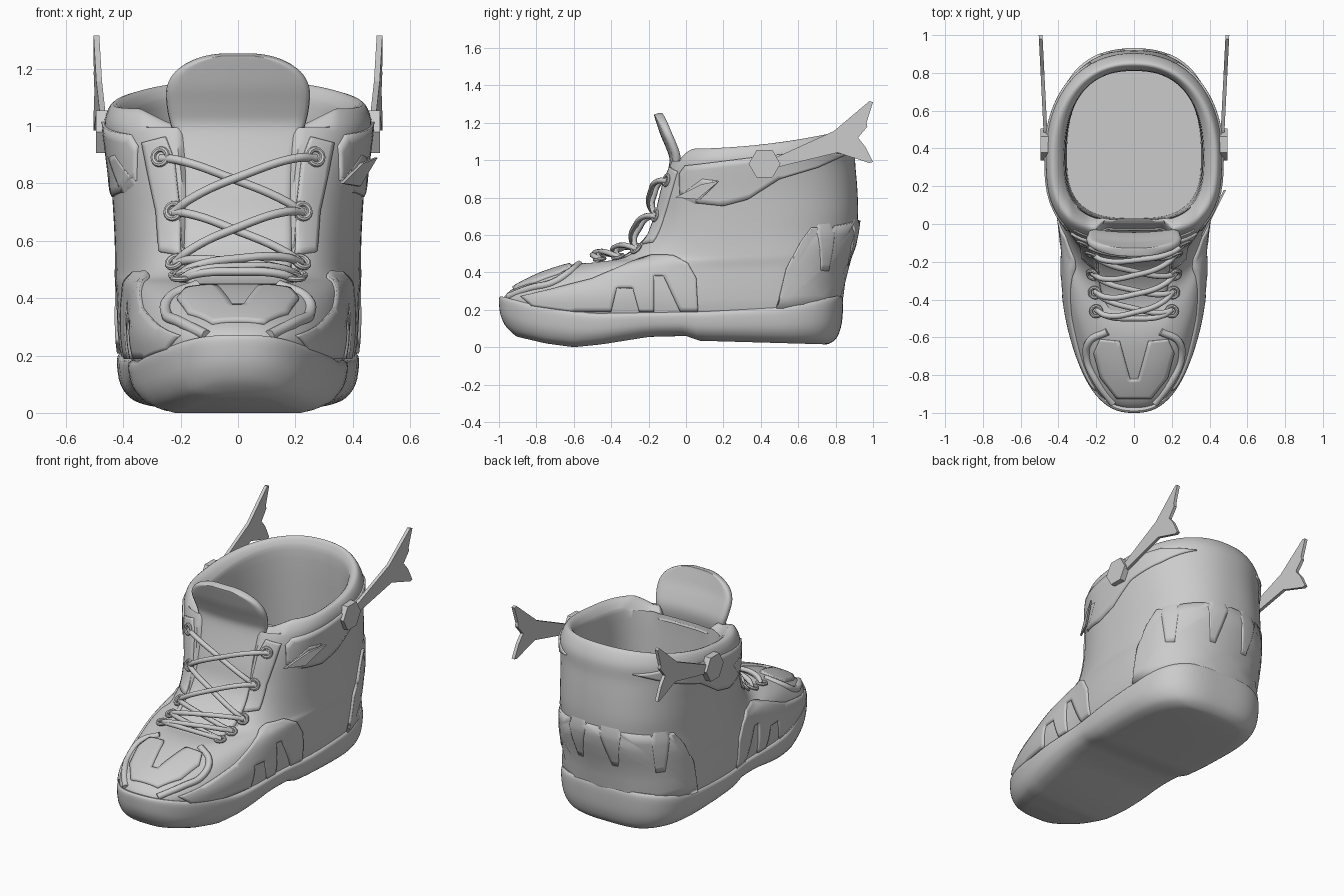
import bpy, bmesh
from math import sin, cos, pi, exp, radians
from mathutils import Vector
from mathutils.bvhtree import BVHTree

if "Cube" in bpy.data.objects:
    bpy.data.objects.remove(bpy.data.objects["Cube"])

N, MID = 120, 0.35


def make(name, verts, faces, angle=40):
    me = bpy.data.meshes.new(name)
    me.from_pydata([tuple(v) for v in verts], [], faces)
    bm = bmesh.new()
    bm.from_mesh(me)
    bmesh.ops.recalc_face_normals(bm, faces=bm.faces)
    bm.to_mesh(me)
    bm.free()
    ob = bpy.data.objects.new(name, me)
    bpy.context.collection.objects.link(ob)
    return smooth(ob, angle)


def smooth(ob, angle=40):
    bpy.ops.object.select_all(action='DESELECT')
    ob.select_set(True)
    bpy.context.view_layer.objects.active = ob
    bpy.ops.object.shade_smooth_by_angle(angle=radians(angle))
    return ob


def mirror(ob):
    ob.modifiers.new("mirror", 'MIRROR').use_mirror_merge = False
    return ob


def spline(rows, steps):
    # Catmull-Rom interpolation of tuples
    out = []
    for i in range(len(rows) - 1):
        a, b, c, d = (rows[max(0, min(len(rows) - 1, i + k))] for k in (-1, 0, 1, 2))
        for j in range(steps):
            t = j / steps
            out.append([0.5 * (2*q + (r-p)*t + (2*p-5*q+4*r-s)*t*t + (3*q-p-3*r+s)*t**3)
                        for p, q, r, s in zip(a, b, c, d)])
    return out + [list(rows[-1])]


def outline(yf, yb, w, nf, nb):
    # egg-shaped outline with a slight waist, front point first
    pts = []
    for i in range(N):
        t = 2 * pi * i / N
        c, s = cos(t), sin(t)
        n = nf if c > 0 else nb
        y = MID - (MID - yf if c > 0 else MID - yb) * abs(c) ** (2 / n)
        x = w * (1 if s > 0 else -1) * abs(s) ** (2 / n)
        pts.append((x * (1 - .06 * exp(-((y + .1) / .22) ** 2)), y))
    return pts


def loft_faces(count):
    f = [(r*N+i, r*N+(i+1) % N, (r+1)*N+(i+1) % N, (r+1)*N+i) for r in range(count-1) for i in range(N)]
    for base in (0, (count - 1) * N):
        f.append((base, base + 1, base + N - 1))
        f += [(base+i, base+i+1, base+N-i-1, base+N-i) for i in range(1, N//2 - 1)]
        f.append((base + N//2 - 1, base + N//2, base + N//2 + 1))
    return f


def lerp_table(tab, y):
    for (a, p), (b, q) in zip(tab, tab[1:]):
        if y <= b:
            return p + (q - p) * max(0, (y - a) / (b - a))
    return tab[-1][1]


# upper: front y,z / back y,z / half width / front, back roundness / throat recess
rings = [(-.96, .12, .80, .12, .39, 2.45, 3, 0), (-.98, .22, .815, .22, .413, 2.45, 3, 0),
         (-.96, .285, .83, .29, .42, 2.45, 2.9, 0), (-.86, .35, .84, .36, .423, 2.4, 2.8, 0),
         (-.72, .41, .86, .44, .425, 2.4, 2.7, 0), (-.56, .45, .88, .50, .43, 2.4, 2.6, 0),
         (-.38, .48, .90, .56, .43, 2.5, 2.5, .05), (-.26, .56, .915, .64, .43, 2.7, 2.4, .06),
         (-.19, .68, .92, .74, .435, 2.9, 2.4, .06), (-.15, .82, .915, .86, .445, 3.1, 2.3, .06),
         (-.11, .94, .905, .98, .46, 3.3, 2.2, .07), (-.08, 1.01, .90, 1.08, .465, 3.3, 2.2, .08),
         (-.04, 1.06, .86, 1.155, .435, 3.3, 2.2, .07), (.0, 1.03, .83, 1.14, .385, 3.2, 2.3, .04),
         (.02, .95, .81, 1.03, .365, 3.2, 2.4, 0), (.03, .53, .82, .53, .355, 3, 2.5, 0)]
verts = []
rows = spline(rings, 4)
for yf, zf, yb, zb, w, nf, nb, rec in rows:
    for x, y in outline(yf, yb, w, nf, nb):
        s = max(0, (y - yf) / (yb - yf))
        k = max(0, min(1, (.2 - abs(x)) / .04)) if y < MID else 0
        dip = .05 * max(0, min(1, (.34 - abs(x)) / .1)) if y < MID and zf > 1 else 0
        verts.append((x, y + .7*rec*k, zf + (zb - zf)*s*s - .6*rec*k - dip))
body = make("boot_upper", verts, loft_faces(len(rows)))
bm = bmesh.new()
bm.from_mesh(body.data)
tree = BVHTree.FromBMesh(bm)
bm.free()


def side(u, v): return Vector((2, u, v)), Vector((-1, 0, 0))
def front(u, v): return Vector((u, -2, v)), Vector((0, 1, 0))
def top(u, v): return Vector((u, v, 2)), Vector((0, 0, -1))
def around(u, v):
    d = Vector((sin(radians(u)), cos(radians(u)), 0))
    return Vector((0, .35, v)) + d * 2, -d


def panel(name, pts, proj, thick=.03):
    # flat outline draped on the upper, then thickened
    bm = bmesh.new()
    bm.faces.new([bm.verts.new((u, v, 0)) for u, v in pts])
    bmesh.ops.triangulate(bm, faces=bm.faces[:])
    bmesh.ops.subdivide_edges(bm, edges=bm.edges[:], cuts=6, use_grid_fill=True)
    for v in bm.verts[:]:
        hit = tree.ray_cast(*proj(v.co.x, v.co.y))
        if hit[0] is None:
            bm.verts.remove(v)
        else:
            v.co = hit[0]
    vs = [v.co.copy() for v in bm.verts]
    bm.verts.index_update()
    fs = [[v.index for v in f.verts] for f in bm.faces]
    bm.free()
    ob = make(name, vs, fs)
    m = ob.modifiers.new("thickness", 'SOLIDIFY')
    m.thickness, m.offset = thick, 0
    return ob


def tube(name, pts, r):
    cu = bpy.data.curves.new(name, 'CURVE')
    cu.dimensions, cu.bevel_depth, cu.bevel_resolution, cu.resolution_u = '3D', r, 2, 8
    sp = cu.splines.new('BEZIER')
    sp.bezier_points.add(len(pts) - 1)
    for b, p in zip(sp.bezier_points, pts):
        b.co = p
        b.handle_left_type = b.handle_right_type = 'AUTO'
    cu.use_fill_caps = True
    ob = bpy.data.objects.new(name, cu)
    bpy.context.collection.objects.link(ob)
    return ob


def plate(name, pts, xf, thick):
    # thin flat-sided piece drawn in side view
    n = len(pts)
    vs = [(xf(y) + d, y, z) for d in (0, thick) for y, z in pts]
    fs = [tuple(range(n)), tuple(range(n, 2*n))] + [(i, (i+1) % n, n+(i+1) % n, n+i) for i in range(n)]
    return make(name, vs, fs, 10)


# sole: arched underside with a heel step, toe bumper rising in front
low = [(-1, .11), (-.9, .055), (-.75, .02), (-.6, .0), (-.45, .015), (-.2, .055), (.01, .06), (.05, .035), (.75, .015), (.85, .03)]
high = [(-1, .275), (-.85, .235), (-.5, .18), (.1, .19), (.5, .215), (.84, .28)]
levels = [(.0, .13), (.04, .09), (.15, .045), (.4, .012), (.75, .0), (.93, .002), (1, .015)]
rows = spline(levels, 3)
verts = []
for f, inset in rows:
    for x, y in outline(-1 + inset*.7, .84 - inset*.6, .422 - inset, 2.45, 3.2):
        a, b = lerp_table(low, y), lerp_table(high, y)
        verts.append((x, y, a + (b - a) * f))
make("sole", verts, loft_faces(len(rows)))

# tongue
trows = spline([(-.15, 1.25, .05), (-.147, 1.238, .13), (-.135, 1.2, .21), (-.115, 1.14, .25), (-.085, 1.07, .25),
                (-.065, 1.0, .235), (-.085, .9, .2), (-.12, .78, .19), (-.155, .65, .19), (-.23, .54, .19),
                (-.36, .45, .18), (-.5, .42, .12)], 3)
M = 13
verts = [(h*(2*i/(M-1)-1), y + .35*(h*(2*i/(M-1)-1))**2, z) for y, z, h in trows for i in range(M)]
tongue = make("tongue", verts, [(r*M+i, r*M+i+1, (r+1)*M+i+1, (r+1)*M+i)
                                for r in range(len(trows)-1) for i in range(M-1)])
m = tongue.modifiers.new("thickness", 'SOLIDIFY')
m.thickness, m.offset = .045, 0
tongue.modifiers.new("round", 'SUBSURF').levels = 1

# overlay panels with notched edges
mirror(panel("forefoot_panel", [(-.88, .27), (-.75, .3), (-.5, .365), (-.3, .45), (-.18, .49), (-.07, .49), (.01, .45),
      (.055, .37), (.065, .19), (-.03, .19), (-.12, .38), (-.17, .38), (-.17, .19), (-.25, .19), (-.285, .315),
      (-.37, .315), (-.4, .19), (-.6, .19), (-.82, .22)], side, .02))
half = [(72, .21), (66, .42), (57, .56), (50, .64), (47, .64), (44, .41), (38, .41), (35, .65), (18, .67),
        (15, .44), (11, .44), (4, .68)]
panel("heel_panel", half + [(-a, z) for a, z in reversed(half)], around, .03)
mirror(panel("collar_panel", [(-.03, .81), (.09, .9), (.18, .89), (.06, .77), (.2, .755), (.33, .79), (.5, .9),
      (.7, .96), (.85, 1.03), (.7, 1.05), (.4, 1.02), (0, .97), (-.03, .93)], side, .02))
mirror(panel("eyestay", [(.2, .55), (.2, .7), (.22, .88), (.25, .96), (.33, .94), (.31, .84), (.28, .7), (.27, .56)], front, .025))

# toe cap with a V notch, and the raised band round it
half = [(.02, -.82), (.075, -.62), (.18, -.61), (.21, -.68), (.175, -.81), (.09, -.92)]
panel("toe_cap", half + [(-x, y) for x, y in reversed(half)], top, .025)
half = [(.11, -.95), (.2, -.83), (.25, -.71), (.235, -.62), (.14, -.57)]
for s in (1, -1):
    hits = [tree.ray_cast(*top(s*x, y))[0] for x, y in half]
    tube("toe_band", [h for h in hits if h is not None], .02)

# eyelets and crossing laces
holes = [front(.265, .89), front(.22, .7), top(.215, -.26), top(.205, -.36), top(.2, -.46)]
spots = []
for o, d in holes:
    p, nrm = tree.ray_cast(o, d)[:2]
    if nrm.dot(d) > 0:
        nrm = -nrm
    p = p + nrm * .014
    spots.append(p)
    bpy.ops.mesh.primitive_torus_add(location=p, rotation=nrm.to_track_quat('Z', 'Y').to_euler(),
                                     major_radius=.027, minor_radius=.01, major_segments=20, minor_segments=8)
    ob = bpy.context.object
    ob.name = "eyelet"
    bpy.ops.object.transform_apply(location=True, rotation=True, scale=True)
    mirror(smooth(ob))


def lace(a, b, lift):
    up = Vector((0, -.85, .5))
    tube("lace", [a - up*.01, a.lerp(b, .12) + up*lift*.6, a.lerp(b, .5) + up*lift,
                  a.lerp(b, .88) + up*lift*.6, b - up*.01], .015)


for a, b in zip(spots, spots[1:]):
    for s in (1, -1):
        lace(Vector((s*a.x, a.y, a.z)), Vector((-s*b.x, b.y, b.z)), .052 + .013*s)
lace(spots[-1], Vector((-spots[-1].x, spots[-1].y, spots[-1].z)), .045)

# hexagonal bosses and wing fins at the ankle, plus one spike
mirror(plate("hex_boss", [(.42 + .085*cos(k*pi/3), .98 + .085*sin(k*pi/3)) for k in range(6)], lambda y: .435, .06))
mirror(plate("wing_fin", [(.47, 1.01), (.79, 1.155), (.98, 1.315), (1.0, 1.31), (.965, 1.2), (.97, 1.18), (.92, 1.12),
      (.96, 1.07), (1.0, .99), (.98, .985), (.81, 1.04), (.5, .965)], lambda y: .457 + .05*(y - .45), .02))
plate("ankle_spike", [(-.06, .8), (.08, .87), (.18, .89), (.06, .79)], lambda y: .355 + .5*(y + .06), .012)
